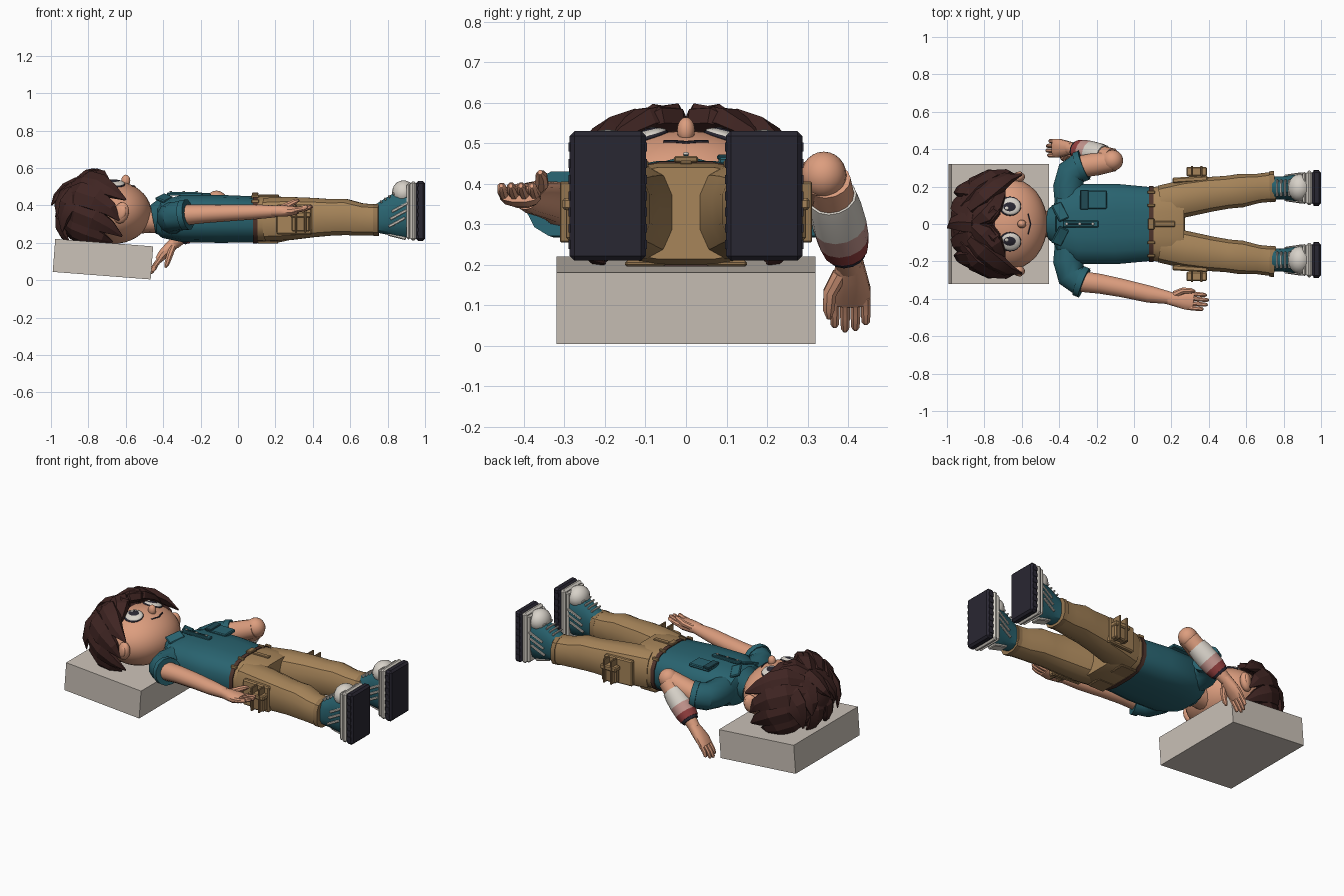
import bpy, bmesh, math
from mathutils import Vector, Matrix

def material(name, rgb):
    m = bpy.data.materials.new(name)
    m.diffuse_color = (*rgb, 1)
    return m

SKIN = material("skin", (.72, .34, .21))
TEAL = material("teal", (.022, .125, .16))
NAVY = material("dark_teal", (.015, .07, .09))
KHAKI = material("khaki", (.38, .23, .1))
TAN = material("tan", (.3, .18, .08))
BELT = material("leather", (.08, .035, .025))
HAIR = material("hair", (.05, .018, .016))
CREAM = material("cream", (.68, .64, .58))
DARK = material("rubber", (.022, .02, .032))
PINK = material("stain_light", (.55, .3, .27))
RED = material("stain", (.3, .05, .05))
STONE = material("stone", (.6, .54, .48))

def finish(name, bm, mat, angle=35):
    bmesh.ops.recalc_face_normals(bm, faces=bm.faces)
    me = bpy.data.meshes.new(name)
    bm.to_mesh(me)
    bm.free()
    me.materials.append(mat)
    for f in me.polygons:
        f.use_smooth = True
    me.set_sharp_from_angle(angle=math.radians(angle))
    ob = bpy.data.objects.new(name, me)
    bpy.context.collection.objects.link(ob)
    return ob

def loft(name, stations, mat, n=10, up=(0, 0, 1), p=1.0, angle=35):
    """Rings (x, y, z, half width, half height) joined along a path."""
    bm, rings, up = bmesh.new(), [], Vector(up)
    pts = [Vector(s[:3]) for s in stations]
    for i, s in enumerate(stations):
        t = (pts[min(i + 1, len(pts) - 1)] - pts[max(i - 1, 0)]).normalized()
        side = up.cross(t).normalized()
        u = t.cross(side)
        ring = []
        for k in range(n):
            a = 2 * math.pi * (k + .5) / n
            c, d = math.cos(a), math.sin(a)
            c, d = math.copysign(abs(c) ** p, c), math.copysign(abs(d) ** p, d)
            ring.append(bm.verts.new(pts[i] + side * c * s[3] + u * d * s[4]))
        rings.append(ring)
    for r, q in zip(rings, rings[1:]):
        for k in range(n):
            bm.faces.new((r[k], r[(k + 1) % n], q[(k + 1) % n], q[k]))
    bm.faces.new(rings[0])
    bm.faces.new(rings[-1])
    return finish(name, bm, mat, angle)

def ball(name, c, r, mat, u=20, v=12, rot=(0, 0, 0)):
    bm = bmesh.new()
    bmesh.ops.create_uvsphere(bm, u_segments=u, v_segments=v, radius=1)
    bmesh.ops.scale(bm, vec=r, verts=bm.verts)
    ob = finish(name, bm, mat, 60)
    ob.location, ob.rotation_euler = c, rot
    return ob

def box(name, c, size, mat, bevel=0.0, rot=(0, 0, 0)):
    bm = bmesh.new()
    bmesh.ops.create_cube(bm, size=1)
    bmesh.ops.scale(bm, vec=size, verts=bm.verts)
    if bevel:
        bmesh.ops.bevel(bm, geom=bm.edges[:], offset=bevel, segments=1, affect='EDGES')
    ob = finish(name, bm, mat, 20)
    ob.location, ob.rotation_euler = c, rot
    return ob

def mir(stations, s):
    return [(q[0], q[1] * s, *q[2:]) for q in stations]

# Headrest block
box("headrest", (-.722, 0, .1125), (.525, .64, .177), STONE, rot=(0, math.radians(4.4), 0))

# Head
HC, HR = Vector((-.668, 0, .362)), Vector((.205, .245, .168))
def face_z(x, y):
    q = 1 - ((x - HC.x) / HR.x) ** 2 - (y / HR.y) ** 2
    return HC.z + HR.z * math.sqrt(max(q, 0))
ball("head", HC, HR, SKIN, 32, 20)
ball("nose", (-.6, 0, .532), (.024, .022, .032), SKIN)
loft("neck", [(-.53, 0, .32, .075, .07), (-.4, 0, .32, .07, .065)], SKIN, 14)
loft("mouth", [(-.552 - abs(y) * .25, y, face_z(-.552 - abs(y) * .25, y) + .001, .004, .004)
               for y in (-.055, -.03, 0, .03, .055)], DARK, 6)
for s, tag in ((1, "left"), (-1, "right")):
    tilt = (-s * .3, 0, 0)
    z = face_z(-.66, .095)
    ball(tag + "_eye_rim", (-.663, s * .095, z - .004), (.06, .054, .014), DARK, rot=tilt)
    ball(tag + "_eye_white", (-.66, s * .095, z), (.054, .049, .016), CREAM, rot=tilt)
    ball(tag + "_iris", (-.663, s * .092, z + .006), (.04, .032, .014), DARK, rot=tilt)
    ball(tag + "_eye_glint", (-.68, s * .085, z + .018), (.011, .01, .005), CREAM, rot=tilt)
    loft(tag + "_brow", [(-.738, s * .05, face_z(-.738, .05) + .004, .006, .006),
                         (-.745, s * .1, face_z(-.745, .1) + .004, .009, .007),
                         (-.725, s * .15, face_z(-.725, .15) + .004, .004, .004)], HAIR, 6)
    ball(tag + "_ear", (-.625, s * .245, .36), (.042, .03, .058), SKIN, rot=(0, .3, s * .35))
    ball(tag + "_ear_hollow", (-.622, s * .266, .362), (.024, .012, .036), SKIN, rot=(0, .3, s * .35))

# Hair: cap plus tapered locks
ball("hair_cap", (-.78, 0, .355), (.195, .262, .168), HAIR, 16, 10)
def lock(name, path, w, h, prof=(.45, 1, .95, .6, .08)):
    st = []
    for i, f in enumerate(prof):
        t = i / (len(prof) - 1) * (len(path) - 1)
        k = min(int(t), len(path) - 2)
        q = Vector(path[k]).lerp(Vector(path[k + 1]), t - k)
        st.append((*q, w * f, h * f))
    mid = st[2]
    up = Vector(mid[:3]) - Vector((-.74, 0, .36))
    loft(name, st, HAIR, 6, up, angle=25)
LOCKS = [
    ([(-.86, .01, .53), (-.78, .07, .56), (-.73, .15, .535), (-.69, .22, .47)], .07, .042),
    ([(-.88, .08, .51), (-.79, .17, .53), (-.70, .24, .49), (-.60, .265, .43)], .075, .04),
    ([(-.84, .0, .52), (-.76, .05, .565), (-.735, .1, .555), (-.73, .15, .52)], .045, .04),
    ([(-.93, .1, .46), (-.82, .24, .46), (-.70, .275, .40), (-.635, .265, .32)], .075, .035),
    ([(-.94, .12, .39), (-.83, .25, .36), (-.71, .27, .30), (-.62, .235, .235)], .07, .035),
    ([(-.94, .1, .32), (-.85, .22, .27), (-.75, .24, .23), (-.67, .2, .205)], .065, .03),
    ([(-.8, .08, .52), (-.88, .1, .48), (-.95, .11, .42), (-.965, .12, .33)], .08, .035),
    ([(-.8, .17, .49), (-.88, .19, .44), (-.93, .19, .36), (-.94, .17, .26)], .07, .035),
    ([(-.93, .05, .4), (-.955, .06, .32), (-.94, .07, .25), (-.9, .09, .2)], .06, .03),
]
for i, (path, w, h) in enumerate(LOCKS):
    for s in (1, -1):
        lock("hair_lock_%d" % i, [(a, b * s, c) for a, b, c in path], w, h)
lock("hair_crown", [(-.8, 0, .52), (-.88, .01, .515), (-.96, .01, .46), (-.998, -.02, .4)], .06, .035)

# Shirt
loft("shirt", [(-.435, 0, .325, .09, .075), (-.41, 0, .325, .155, .1), (-.3, 0, .33, .215, .128),
               (-.1, 0, .328, .218, .13), (.09, 0, .325, .2, .125)], TEAL, 16, p=.7)
loft("collar", [(-.455, 0, .325, .085, .08), (-.4, 0, .335, .125, .11)], TEAL, 12)
box("placket", (-.285, 0, .46), (.19, .036, .016), TEAL, .004)
box("placket_slot", (-.29, 0, .468), (.15, .012, .008), NAVY, .002)
for x in (-.36, -.29, -.22):
    ball("button", (x, 0, .474), (.008, .008, .004), CREAM, 10, 6)
box("chest_pocket", (-.215, .13, .454), (.14, .1, .022), TEAL, .005)
box("chest_pocket_flap", (-.265, .13, .465), (.045, .106, .014), NAVY, .004)
for s, tag in ((1, "left"), (-1, "right")):
    box(tag + "_collar_flap", (-.395, s * .065, .438), (.06, .1, .016), TEAL, .005, (-s * .25, .35, s * .4))
    loft(tag + "_sleeve", mir([(-.345, .1, .33, .08, .09), (-.35, .2, .335, .085, .085),
                               (-.335, .275, .34, .08, .08), (-.275, .312, .35, .08, .078)], s), TEAL, 12)
    loft(tag + "_sleeve_hem", mir([(-.297, .303, .347, .086, .083), (-.267, .315, .351, .086, .083)], s), TEAL, 12)

# Hands
def hand(tag, o, d, side, nrm):
    o, d, side, n = Vector(o), Vector(d).normalized(), Vector(side), Vector(nrm).normalized()
    def st(u, v, w, a, b):
        return (*(o + d * u + side * v + n * w), a, b)
    loft(tag + "_palm", [st(-.02, 0, 0, .032, .03), st(.03, 0, 0, .042, .031),
                         st(.08, 0, 0, .052, .028), st(.12, 0, .004, .05, .02)], SKIN, 12, n, .85)
    for i, ln in enumerate((.075, .09, .085, .065)):
        v = .038 - i * .0255
        loft(tag + "_finger", [st(.1, v, .004, .013, .016), st(.11 + ln * .55, v, .012, .013, .014),
                               st(.11 + ln * .9, v, .022, .011, .012), st(.11 + ln, v, .025, .005, .006)], SKIN, 8, n)
    loft(tag + "_thumb", [st(.015, .025, .01, .018, .02), st(.06, .05, .03, .018, .018),
                          st(.1, .053, .05, .015, .015), st(.122, .052, .058, .006, .006)], SKIN, 8, side)

# Right arm, stretched along the body
loft("right_arm", [(-.3, -.305, .348, .058, .056), (-.18, -.32, .355, .054, .05), (-.06, -.343, .36, .05, .046),
                   (.08, -.375, .365, .047, .041), (.2, -.397, .368, .033, .032)], SKIN, 14)
hand("right", (.2, -.4, .37), (1, -.1, 0), (.1, 1, 0), (0, 0, 1))

# Left arm, bent back with a stained bandage
loft("left_upper_arm", [(-.3, .305, .35, .06, .06), (-.2, .32, .385, .062, .06), (-.11, .335, .42, .055, .055)], SKIN, 14)
ball("left_elbow", (-.115, .34, .421), (.057, .056, .058), SKIN)
W0, W1 = Vector((-.12, .352, .405)), Vector((-.345, .405, .195))
def forearm(name, mat, spans):
    loft(name, [(*W0.lerp(W1, t), r, r) for t, r in spans], mat, 14)
forearm("left_forearm", SKIN, [(0, .055), (.5, .052), (1, .033)])
forearm("bandage_clean", CREAM, [(.18, .06), (.3, .065), (.5, .067)])
forearm("bandage_faded", PINK, [(.5, .067), (.67, .064)])
forearm("bandage_stained", RED, [(.67, .064), (.8, .056)])
forearm("bandage_edge", DARK, [(.8, .052), (.85, .048)])
hand("left", (-.345, .405, .195), (-.7, 0, -.71), (0, -1, 0), (.71, 0, -.7))

# Trousers and belt
loft("belt", [(.08, 0, .325, .207, .131), (.105, 0, .325, .207, .131)], BELT, 16, p=.7)
box("belt_buckle", (.092, 0, .46), (.035, .06, .016), TAN, .004)
loft("hips", [(.1, 0, .325, .2, .127), (.2, 0, .325, .212, .128), (.27, 0, .327, .21, .115)], KHAKI, 16, p=.7)
box("fly", (.165, 0, .452), (.11, .03, .01), TAN, .003)
for s, tag in ((1, "left"), (-1, "right")):
    loft(tag + "_leg", mir([(.15, .11, .325, .1, .118), (.28, .138, .33, .102, .118), (.4, .158, .335, .096, .108),
                            (.5, .17, .336, .09, .1), (.57, .178, .338, .092, .1), (.66, .19, .325, .08, .088),
                            (.75, .2, .322, .082, .084)], s), KHAKI, 12, p=.75)
    loft(tag + "_leg_hem", mir([(.725, .199, .322, .085, .087), (.752, .2, .322, .085, .087)], s), TAN, 12, p=.75)
    box(tag + "_cargo_pocket", (.3, s * .238, .325), (.19, .03, .16), KHAKI, .007, (0, 0, s * .06))
    box(tag + "_pouch", (.335, s * .275, .305), (.1, .04, .09), TAN, .007)
    box(tag + "_pouch_flap", (.335, s * .28, .35), (.11, .05, .03), KHAKI, .006)
    for dx in (-.025, .025):
        box(tag + "_pouch_strap", (.335 + dx, s * .282, .33), (.012, .058, .15), TAN, .003)
    box(tag + "_back_pocket", (.16, s * .1, .203), (.11, .1, .014), TAN, .004)
    for x in (.092,):
        for y in (.1, .17):
            box("belt_loop", (x, s * y, .447 - (y - .1) * .35), (.04, .016, .02), KHAKI, .003)

    # High-top shoes pointing up
    yc = s * .193
    loft(tag + "_shoe_upper", [(.735, yc, .325, .064, .075), (.79, yc, .335, .062, .098),
                               (.84, yc, .345, .068, .118), (.93, yc, .36, .082, .145)], TEAL, 12, p=.8)
    ball(tag + "_toe_cap", (.885, yc, .468), (.062, .074, .066), CREAM, 16, 10)
    box(tag + "_sole_rim", (.912, yc, .368), (.022, .172, .3), CREAM, .01)
    box(tag + "_midsole", (.937, yc, .37), (.034, .184, .316), CREAM, .012)
    box(tag + "_sole", (.976, yc, .37), (.048, .188, .32), DARK, .012)
    box(tag + "_heel_patch", (.85, yc, .236), (.1, .06, .02), CREAM, .005, (0, .25, 0))
    for i in range(4):
        box(tag + "_lace", (.765 + i * .022, yc, .42 + i * .014), (.01, .09, .016), CREAM, .003, (0, -.5, 0))
    for t in (-1, 1):
        for i in range(3):
            box(tag + "_shoe_stripe", (.85 + i * .008, yc + t * .071, .31 + i * .04),
                (.1, .012, .014), CREAM, .003, (0, -.5, -t * -.15))
    for i in range(7):
        for t in (-1, 1):
            box(tag + "_tread", (.975, yc + t * .094, .25 + i * .04), (.03, .006, .022), DARK)
